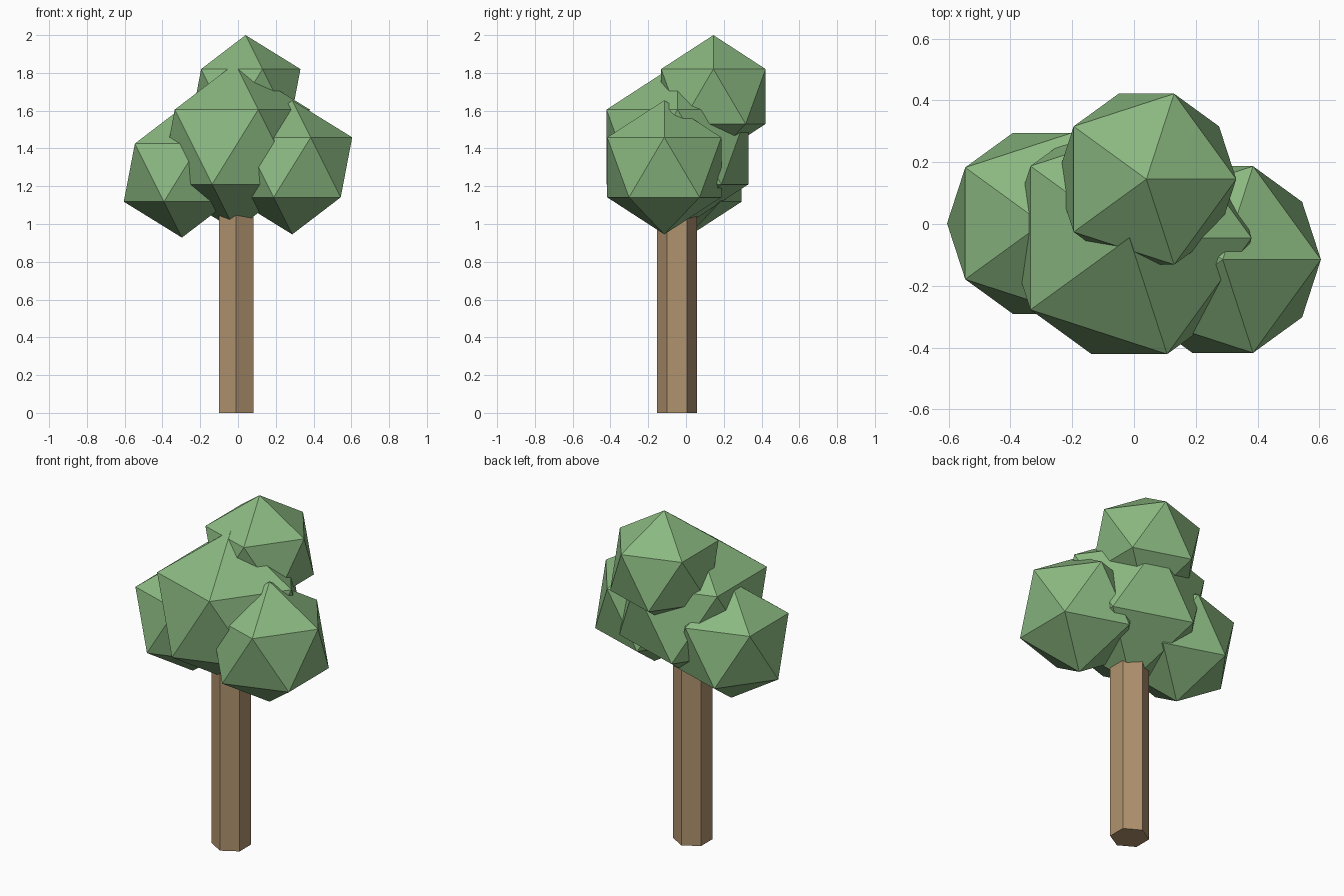
import bpy

cube = bpy.data.objects.get("Cube")
if cube:
    bpy.data.objects.remove(cube, do_unlink=True)


def make_material(name, color):
    mat = bpy.data.materials.new(name)
    mat.use_nodes = True
    mat.diffuse_color = color
    mat.node_tree.nodes["Principled BSDF"].inputs["Base Color"].default_value = color
    return mat


def finish(name, mat):
    obj = bpy.context.object
    obj.name = name
    obj.data.name = name
    obj.data.materials.append(mat)
    bpy.ops.object.shade_flat()
    return obj


leaf = make_material("leaf green", (0.254, 0.479, 0.216, 1))
bark = make_material("bark brown", (0.434, 0.287, 0.156, 1))

# Six-sided trunk, its top hidden inside the crown
trunk_height = 1.25
bpy.ops.mesh.primitive_cylinder_add(
    vertices=6, radius=0.106, depth=trunk_height,
    location=(-0.01, -0.048, trunk_height / 2))
finish("trunk", bark)

# Crown of overlapping icosahedra: name, centre, radius
clumps = [
    ("foliage_top", (0.04, 0.145, 1.675), 0.325),
    ("foliage_centre", (-0.015, -0.045, 1.408), 0.442),
    ("foliage_left", (0.287, -0.115, 1.3), 0.355),
    ("foliage_right", (-0.297, 0.002, 1.272), 0.344),
]
for name, centre, radius in clumps:
    bpy.ops.mesh.primitive_ico_sphere_add(
        subdivisions=1, radius=radius, location=centre)
    finish(name, leaf)
